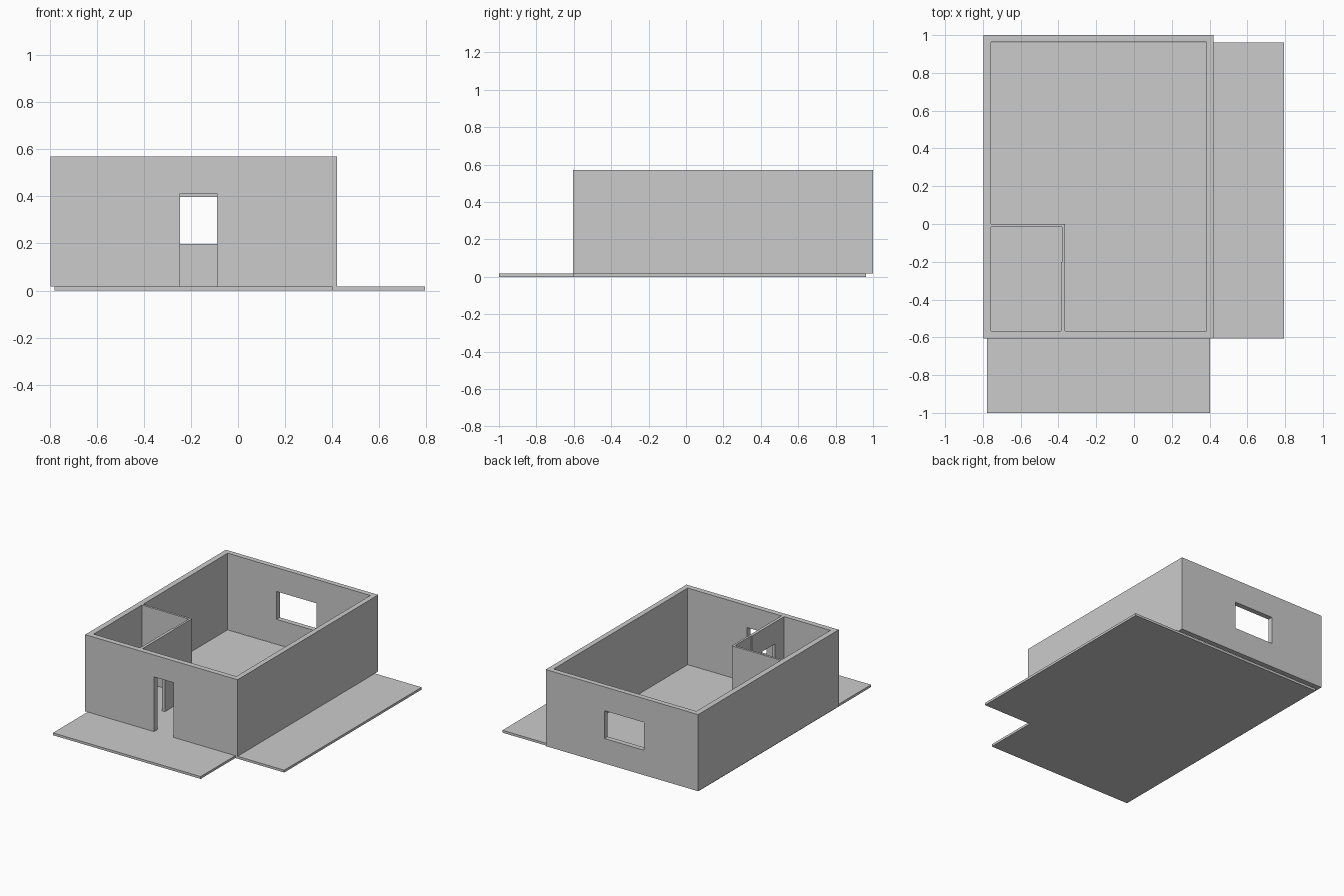
import bpy
import bmesh

if "Cube" in bpy.data.objects:
    bpy.data.objects.remove(bpy.data.objects["Cube"])


def prism(name, outline, z0, z1):
    """Extrude a counter-clockwise plan outline from z0 to z1."""
    bm = bmesh.new()
    face = bm.faces.new([bm.verts.new((x, y, z0)) for x, y in outline])
    ext = bmesh.ops.extrude_face_region(bm, geom=[face], use_keep_orig=True)
    top = [v for v in ext["geom"] if isinstance(v, bmesh.types.BMVert)]
    bmesh.ops.translate(bm, verts=top, vec=(0, 0, z1 - z0))
    bmesh.ops.recalc_face_normals(bm, faces=bm.faces)
    mesh = bpy.data.meshes.new(name)
    bm.to_mesh(mesh)
    bm.free()
    obj = bpy.data.objects.new(name, mesh)
    bpy.context.collection.objects.link(obj)
    return obj


def rect(x0, x1, y0, y1):
    return [(x0, y0), (x1, y0), (x1, y1), (x0, y1)]


def cut(obj, cutters):
    """Subtract the cutters, bake the result and remove them."""
    for c in cutters:
        c.hide_render = True
        mod = obj.modifiers.new(c.name, "BOOLEAN")
        mod.operation, mod.solver, mod.object = "DIFFERENCE", "EXACT", c
    graph = bpy.context.evaluated_depsgraph_get()
    baked = bpy.data.meshes.new_from_object(obj.evaluated_get(graph))
    obj.modifiers.clear()
    obj.data = baked
    for c in cutters:
        bpy.data.objects.remove(c)


FLOOR, TOP = 0.017, 0.57
DOOR_TOP = 0.412

# Floor slab with front porch and side terrace
prism("floor_slab", [(-0.778, -1.0), (0.402, -1.0), (0.402, -0.605),
                     (0.793, -0.605), (0.793, 0.962), (-0.778, 0.962)], 0, FLOOR)

# Outer wall block, hollowed into a main room and a small corner room
walls = prism("house_walls", rect(-0.797, 0.42, -0.605, 1.0), FLOOR, TOP)
LOW, HIGH = FLOOR - 0.1, TOP + 0.1
cut(walls, [
    prism("main_room_cutter", [(-0.366, -0.566), (0.383, -0.566), (0.383, 0.963),
                               (-0.757, 0.963), (-0.757, 0.0), (-0.366, 0.0)], LOW, HIGH),
    prism("small_room_cutter", [(-0.757, -0.566), (-0.387, -0.566), (-0.387, -0.2),
                                (-0.381, -0.2), (-0.381, -0.016), (-0.757, -0.016)], LOW, HIGH),
    # Front door, inner door and back window openings
    prism("front_door_cutter", rect(-0.247, -0.09, -0.7, -0.5), LOW, DOOR_TOP),
    prism("inner_door_cutter", rect(-0.45, -0.3, -0.465, -0.312), LOW, DOOR_TOP),
    prism("back_window_cutter", rect(-0.366, -0.049, 0.9, 1.1), 0.197, 0.398),
])
